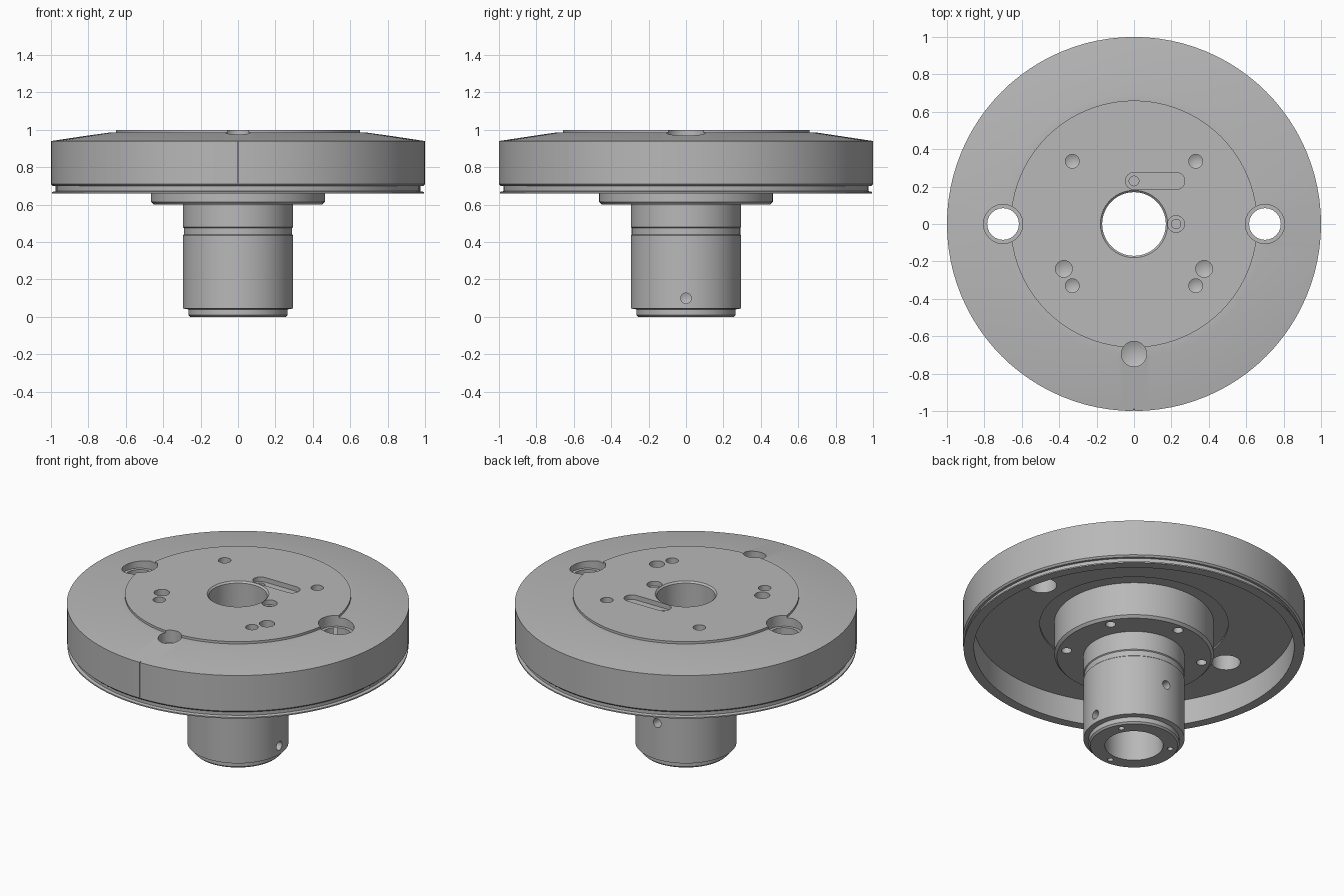
import bpy, bmesh, math
from mathutils import Matrix, Vector

cube = bpy.data.objects.get("Cube")
if cube:
    bpy.data.objects.remove(cube, do_unlink=True)

metal = bpy.data.materials.new("machined_grey")
metal.use_nodes = True
GREY = (0.48, 0.48, 0.48, 1)
metal.diffuse_color = GREY
metal.node_tree.nodes["Principled BSDF"].inputs["Base Color"].default_value = GREY


def make_object(name, bm, matrix=Matrix()):
    bmesh.ops.recalc_face_normals(bm, faces=bm.faces)
    bm.transform(matrix)
    mesh = bpy.data.meshes.new(name)
    bm.to_mesh(mesh)
    bm.free()
    mesh.materials.append(metal)
    obj = bpy.data.objects.new(name, mesh)
    bpy.context.collection.objects.link(obj)
    return obj


def lathe(name, profile, steps=96, matrix=Matrix()):
    """Turn a closed (radius, height) profile about z."""
    bm = bmesh.new()
    vs = [bm.verts.new((r, 0, z)) for r, z in profile]
    es = [bm.edges.new((a, b)) for a, b in zip(vs, vs[1:] + vs[:1])
          if a.co.x + b.co.x > 0]
    bmesh.ops.spin(bm, geom=vs + es, axis=(0, 0, 1), cent=(0, 0, 0),
                   steps=steps, angle=math.tau, use_merge=True)
    bmesh.ops.remove_doubles(bm, verts=bm.verts, dist=0.0001)
    return make_object(name, bm, matrix)


def drill(x, y, top, r, depth, tip=0.0, axis=(0, 0, 1), z=0):
    """Cutter that ends at the given depth below top, with a cone tip."""
    prof = [(0, top - depth - tip), (r, top - depth), (r, top + 0.05), (0, top + 0.05)]
    turn = Vector((0, 0, 1)).rotation_difference(Vector(axis)).to_matrix().to_4x4()
    return lathe("cutter", prof, 24, Matrix.Translation((x, y, z)) @ turn)


def box(size, loc):
    bm = bmesh.new()
    bmesh.ops.create_cube(bm, size=1, matrix=Matrix.Translation(loc) @ Matrix.Diagonal((*size, 1)))
    return make_object("cutter", bm)


def cut(obj, cutters):
    for c in cutters:
        mod = obj.modifiers.new("cut", 'BOOLEAN')
        mod.operation, mod.solver, mod.object = 'DIFFERENCE', 'EXACT', c
    bpy.context.view_layer.update()
    done = obj.evaluated_get(bpy.context.evaluated_depsgraph_get())
    mesh = bpy.data.meshes.new_from_object(done)
    obj.modifiers.clear()
    obj.data = mesh
    for c in cutters:
        bpy.data.objects.remove(c, do_unlink=True)


def ring(radius, angles):
    return [(radius * math.cos(math.radians(a)), radius * math.sin(math.radians(a)))
            for a in angles]


# Wide wheel with raised centre face and hollow underside
BORE = 0.17
wheel = lathe("wheel", [
    (BORE, 0.83), (0.55, 0.83), (0.55, 0.82), (0.935, 0.82), (0.935, 0.66),
    (0.995, 0.66), (0.995, 0.668), (0.975, 0.672), (0.975, 0.7), (0.99, 0.7),
    (1, 0.71), (1, 0.94), (0.7, 0.985), (0.66, 0.985), (0.66, 1),
    (BORE + 0.01, 1), (BORE, 0.99)])

# Flange under the wheel
flange = lathe("flange", [
    (BORE, 0.6), (0.45, 0.6), (0.465, 0.615), (0.465, 0.83), (BORE, 0.83)])

# Spindle with a shallow groove and a stepped lower end
spindle = lathe("spindle", [
    (BORE, 0), (0.255, 0), (0.265, 0.01), (0.265, 0.04), (0.295, 0.045),
    (0.295, 0.435), (0.29, 0.44), (0.29, 0.475), (0.295, 0.48),
    (0.295, 0.6), (BORE, 0.6)])

# Wheel openings: side ports, front socket, blind holes, slot and rim seam
cutters = []
for s in (-1, 1):
    cutters += [drill(s * 0.7, 0, 1, 0.085, 0.3), drill(s * 0.7, 0, 1, 0.105, 0.07),
                drill(s * 0.33, 0.335, 1, 0.037, 0.09, 0.02),
                drill(s * 0.33, -0.33, 1, 0.037, 0.09, 0.02),
                drill(s * 0.375, -0.24, 1, 0.045, 0.09, 0.02)]
cutters.append(drill(0, -0.695, 1, 0.068, 0.08, 0.03))
cutters += [drill(0.225, 0, 1, 0.045, 0.03), drill(0.225, 0, 1, 0.025, 0.1)]
cutters += [drill(0, 0.23, 1, 0.046, 0.03), drill(0.225, 0.23, 1, 0.046, 0.03),
            box((0.225, 0.092, 0.1), (0.1125, 0.23, 1.02)),
            drill(0, 0.23, 1, 0.026, 0.1)]
cutters.append(box((0.006, 0.02, 0.5), (0, -1, 0.95)))
cut(wheel, cutters)

# Bolt holes under the flange
DOWN = (0, 0, -1)
cut(flange, [drill(x, y, 0, 0.03, 0.08, 0.01, DOWN, 0.6)
             for x, y in ring(0.4, range(30, 390, 60))])

# Spindle end holes and two cross holes
cutters = [drill(x, y, 0, 0.017, 0.08, 0.01, DOWN) for x, y in ring(0.215, (30, 150, 270))]
cutters.append(drill(0, 0, 0.295, 0.028, 0.07, 0.01, (1, 0, 0), 0.1))
cutters.append(drill(0, 0, 0.295, 0.028, 0.07, 0.01, (0, 1, 0), 0.28))
cut(spindle, cutters)

# Smooth turned surfaces with crisp edges
bpy.ops.object.select_all(action='DESELECT')
for part in (wheel, flange, spindle):
    part.select_set(True)
bpy.context.view_layer.objects.active = wheel
bpy.ops.object.shade_smooth_by_angle(angle=math.radians(20))
